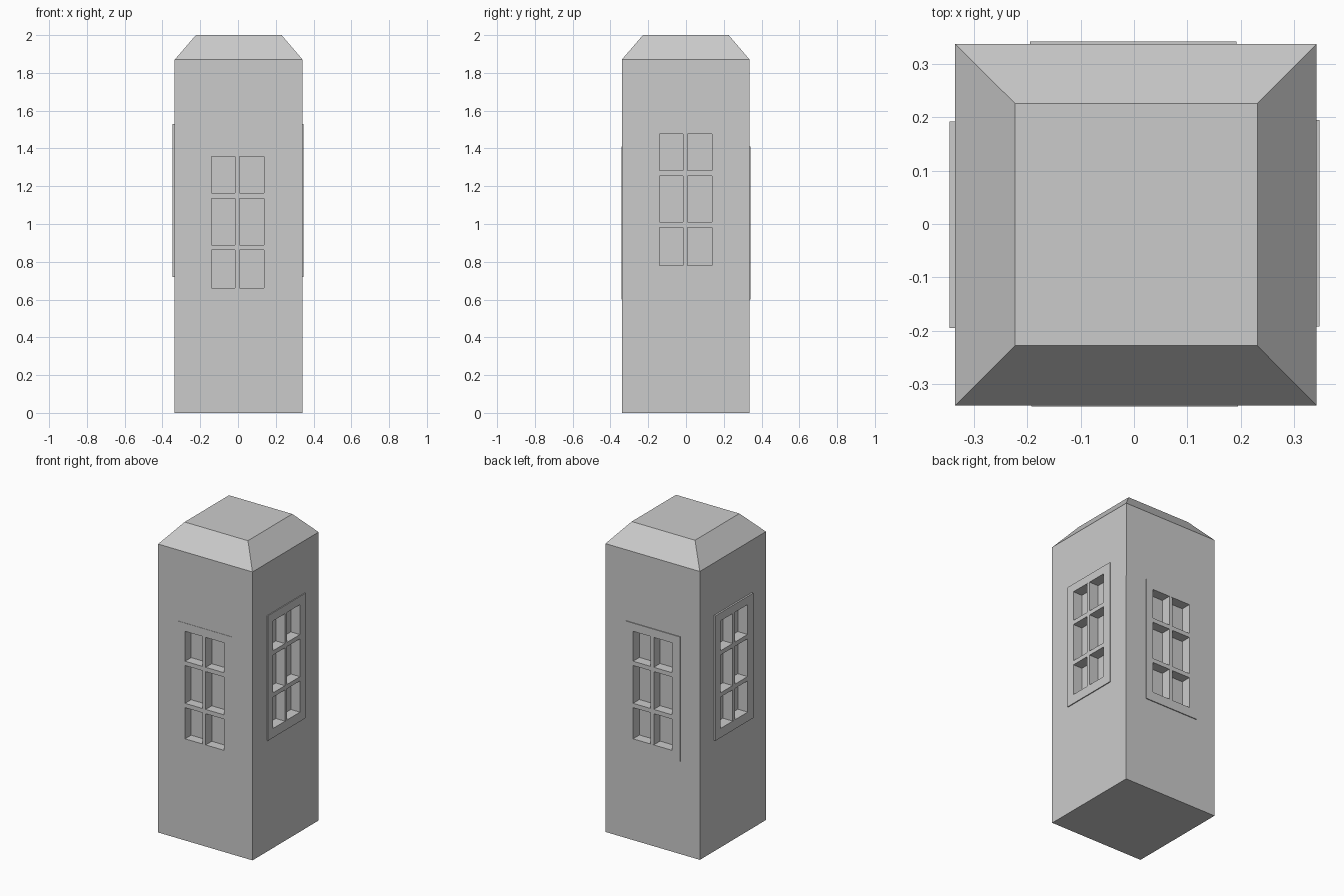
import bpy
import bmesh
from math import radians
from mathutils import Matrix, Vector

if "Cube" in bpy.data.objects:
    bpy.data.objects.remove(bpy.data.objects["Cube"])

DEPTH = 0.06            # window recess depth
COLS = [(-0.14, -0.015), (0.008, 0.138)]
ROWS = [(0.06, 0.262), (0.29, 0.535), (0.563, 0.757)]
TOP = 0.81              # window height
LEFT, RIGHT = -0.192, 0.195


def new_object(name, bm):
    bmesh.ops.recalc_face_normals(bm, faces=bm.faces)
    mesh = bpy.data.meshes.new(name)
    bm.to_mesh(mesh)
    bm.free()
    ob = bpy.data.objects.new(name, mesh)
    bpy.context.collection.objects.link(ob)
    return ob


def add_box(bm, lo, hi):
    lo, hi = Vector(lo), Vector(hi)
    m = Matrix.Translation((lo + hi) / 2) @ Matrix.Diagonal((*(hi - lo), 1))
    bmesh.ops.create_cube(bm, size=1, matrix=m)


# Tower body: square shaft with a chamfered flat cap
bm = bmesh.new()
sections = [(-0.335, 0.342, -0.34, 0.336, 0), (-0.335, 0.342, -0.34, 0.337, 1.87),
            (-0.223, 0.231, -0.228, 0.226, 2.0)]
rings = []
for x0, x1, y0, y1, z in sections:
    rings.append([bm.verts.new((x, y, z)) for x, y in
                  ((x0, y0), (x1, y0), (x1, y1), (x0, y1))])
for a, b in zip(rings, rings[1:]):
    for i in range(4):
        j = (i + 1) % 4
        bm.faces.new((a[i], a[j], b[j], b[i]))
bm.faces.new(rings[0][::-1])
bm.faces.new(rings[-1])
body = new_object("tower_body", bm)

# Windows: name, rotation about z, wall distance, base height, frame relief
windows = [("front", 0, 0.34, 0.60, 0.002), ("right", 90, 0.342, 0.72, 0.006),
           ("back", 180, 0.337, 0.60, 0.005), ("left", 270, 0.335, 0.72, 0.011)]
for side, angle, wall, base, relief in windows:
    place = Matrix.Rotation(radians(angle), 4, 'Z') @ Matrix.Translation((0, -wall, base))

    # Pane recesses cut into the wall
    bm = bmesh.new()
    for u0, u1 in COLS:
        for v0, v1 in ROWS:
            add_box(bm, (u0, -0.05, v0), (u1, DEPTH, v1))
    bm.transform(place)
    cutter = new_object(side + "_pane_cutter", bm)
    cutter.hide_render = True
    mod = body.modifiers.new(side + "_panes", 'BOOLEAN')
    mod.operation = 'DIFFERENCE'
    mod.solver = 'EXACT'
    mod.object = cutter
    bpy.context.view_layer.objects.active = body
    bpy.ops.object.modifier_apply(modifier=mod.name)
    bpy.data.objects.remove(cutter)

    # Raised surround: stiles and rails, with slightly lower glazing bars
    bm = bmesh.new()
    u0, u1 = COLS[0][0], COLS[1][1]
    add_box(bm, (LEFT, -relief, 0), (u0, 0.01, TOP))
    add_box(bm, (u1, -relief, 0), (RIGHT, 0.01, TOP))
    add_box(bm, (u0, -relief, 0), (u1, 0.01, ROWS[0][0]))
    add_box(bm, (u0, -relief, ROWS[2][1]), (u1, 0.01, TOP))
    bar = relief * 0.9
    add_box(bm, (COLS[0][1], -bar, ROWS[0][0]), (COLS[1][0], 0.01, ROWS[2][1]))
    for low, high in zip(ROWS, ROWS[1:]):
        for a, b in COLS:
            add_box(bm, (a, -bar, low[1]), (b, 0.01, high[0]))
    bm.transform(place)
    new_object(side + "_window_frame", bm)
